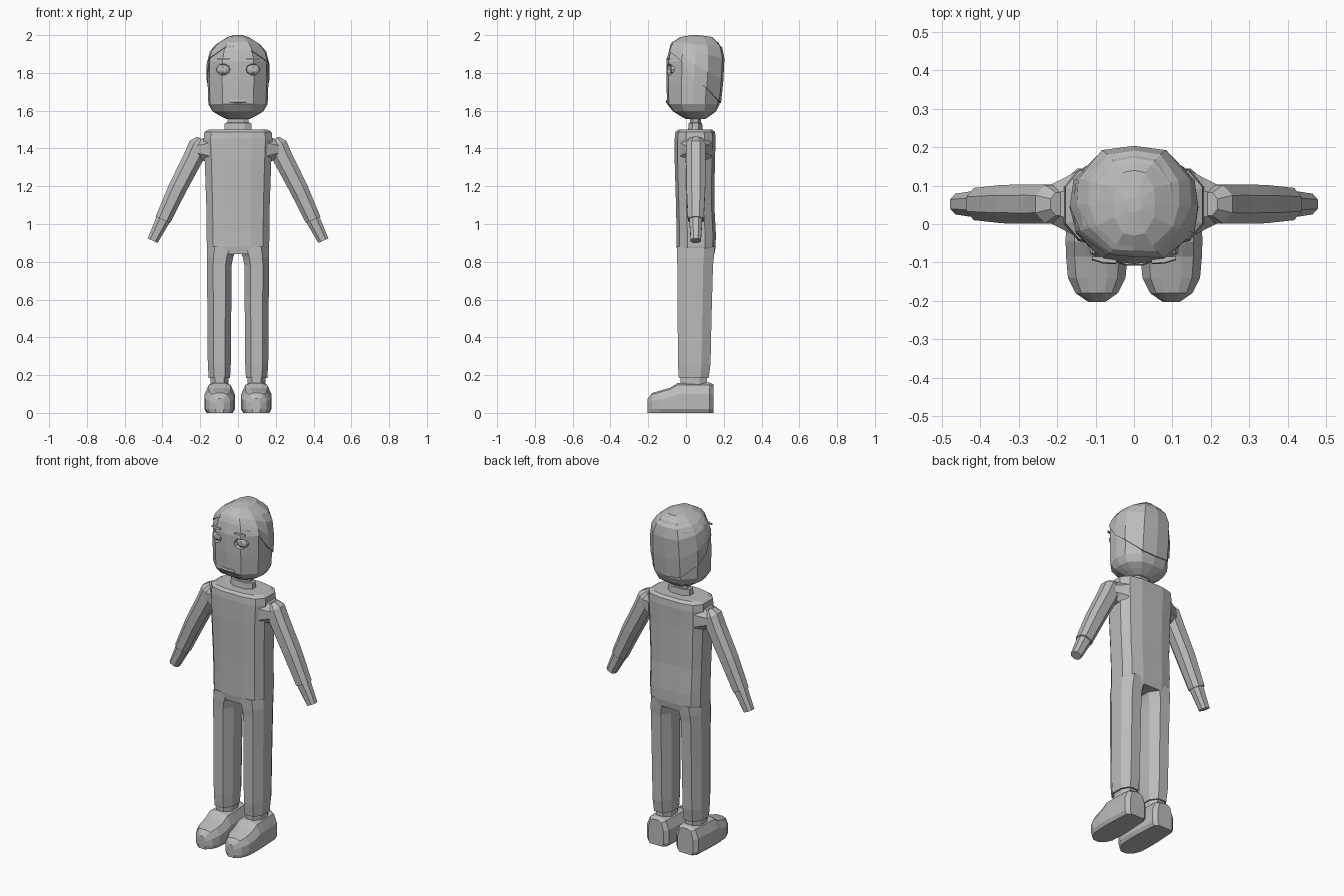
import bpy, bmesh, math
from mathutils import Vector

grey = bpy.data.materials.new("plain grey")
grey.diffuse_color = (0.5, 0.5, 0.5, 1)

# Unit cross-sections
ROUND = [(1, 0), (.94, .45), (.52, .93), (0, 1), (-.52, .93), (-.94, .45),
         (-1, 0), (-.94, -.45), (-.52, -.93), (0, -1), (.52, -.93), (.94, -.45)]
BOX = [(1, .45), (.8, .85), (.4, 1), (-.4, 1), (-.8, .85), (-1, .45),
       (-1, -.45), (-.8, -.85), (-.4, -1), (.4, -1), (.8, -.85), (1, -.45)]
OCT = [(1, .45), (.5, 1), (-.5, 1), (-1, .45), (-1, -.45), (-.5, -1), (.5, -1), (1, -.45)]


def ring(shape, z, x0, x1, y0, y1):
    return [Vector(((x0 + x1) / 2 + u * (x1 - x0) / 2,
                    (y0 + y1) / 2 + v * (y1 - y0) / 2, z)) for u, v in shape]


def loft(name, rings):
    bm = bmesh.new()
    rows = [[bm.verts.new(p) for p in r] for r in rings]
    n = len(rows[0])
    for a, b in zip(rows, rows[1:]):
        for i in range(n):
            j = (i + 1) % n
            bm.faces.new((a[i], a[j], b[j], b[i]))
    bm.faces.new(rows[0])
    bm.faces.new(rows[-1])
    bmesh.ops.recalc_face_normals(bm, faces=bm.faces)
    mesh = bpy.data.meshes.new(name)
    bm.to_mesh(mesh)
    bm.free()
    ob = bpy.data.objects.new(name, mesh)
    bpy.context.collection.objects.link(ob)
    mesh.materials.append(grey)
    return ob


def stack(name, shape, rows):
    return loft(name, [ring(shape, *r) for r in rows])


def pair(name, rings):
    for side, s in (("left", 1), ("right", -1)):
        loft(f"{side}_{name}", [[Vector((p.x * s, p.y, p.z)) for p in r] for r in rings])


# Torso with sloped shoulders
stack("torso", BOX, [
    (.84, -.155, .155, -.045, .15), (.88, -.165, .165, -.05, .157),
    (.95, -.166, .166, -.05, .158), (1.1, -.168, .168, -.053, .15),
    (1.33, -.176, .176, -.06, .153), (1.45, -.182, .182, -.06, .157),
    (1.487, -.178, .178, -.056, .154), (1.5, -.155, .155, -.04, .138)])

# Neck: collar block and a narrow stem flaring under the chin
stack("neck", OCT, [(1.49, -.072, .072, .01, .09), (1.535, -.07, .07, .015, .085),
                    (1.537, -.055, .055, .02, .08), (1.555, -.055, .055, .02, .08),
                    (1.575, -.08, .08, -.01, .11)])

# Head: z, half width, front, back
HEAD = [(1.555, .06, .0, .10), (1.575, .1, -.035, .13), (1.597, .135, -.07, .16),
        (1.635, .157, -.1, .178), (1.75, .161, -.104, .19), (1.86, .16, -.104, .198),
        (1.92, .14, -.09, .192), (1.962, .1, -.07, .172), (1.98, .06, -.035, .14),
        (1.992, .02, .03, .07)]
head = stack("head", ROUND, [(z, -r, r, a, b) for z, r, a, b in HEAD])


def head_at(z, i, grow):
    """Point on the head surface in direction i, pushed outward by grow."""
    for lo, hi in zip(HEAD, HEAD[1:]):
        if lo[0] <= z <= hi[0]:
            t = (z - lo[0]) / (hi[0] - lo[0])
            _, r, a, b = [p + (q - p) * t for p, q in zip(lo, hi)]
            return ring(ROUND, z, -r - grow, r + grow, a - grow, b + grow)[i]


# Hair cap: swept fringe in front, hairline dropping toward the nape
RIM = [1.77, 1.72, 1.65, 1.64, 1.65, 1.72, 1.77, 1.88, 1.935, 1.945, 1.915, 1.86]
hair = [[head_at(z, i, -.01) for i, z in enumerate(RIM)]]
for t in (0, .35, .7, .88):
    hair.append([head_at(z + (1.975 - z) * t, i, .007) for i, z in enumerate(RIM)])
hair.append(ring(ROUND, 1.99, -.055, .055, -.03, .14))
hair.append(ring(ROUND, 2.0, -.02, .02, .03, .07))
loft("hair", hair)

# Eyes set in shallow sockets
for side, s in (("left", 1), ("right", -1)):
    def oval(y, rx, rz):
        return [Vector((s * .08 + rx * math.cos(k * math.pi / 5), y,
                        1.818 + rz * math.sin(k * math.pi / 5))) for k in range(10)]
    cutter = loft(f"{side}_socket_cutter", [oval(-.14, .042, .034), oval(-.07, .036, .028)])
    cutter.hide_render = True
    cutter.hide_set(True)
    cut = head.modifiers.new("socket", 'BOOLEAN')
    cut.operation, cut.object, cut.solver = 'DIFFERENCE', cutter, 'EXACT'
    loft(f"{side}_eye", [oval(-.06, .036, .028), oval(-.077, .034, .026), oval(-.085, .018, .014)])
    # Brow
    loft(f"{side}_brow", [[Vector((s * x, y, z)) for y, z in
                           ((-.085, 1.872), (-.106 + k, 1.872), (-.103 + k, 1.88), (-.085, 1.88))]
                          for x, k in ((.045, .001), (.08, .003), (.11, .012))])

# Mouth: thin lips
stack("mouth", OCT, [(1.641, -.046, .046, -.104, -.08), (1.646, -.046, .046, -.108, -.08),
                     (1.656, -.04, .04, -.105, -.08)])

# Legs and ankles
pair("leg", [ring(OCT, *r) for r in [
    (.185, .042, .155, -.038, .12), (.26, .038, .16, -.043, .13),
    (.5, .036, .162, -.044, .135), (.78, .034, .164, -.046, .143),
    (.825, .025, .165, -.048, .148), (.88, .002, .163, -.048, .152)]])
pair("ankle", [ring(OCT, *r) for r in [(.14, .05, .145, -.03, .11), (.2, .05, .145, -.03, .11)]])

# Shoes: sections from heel to toe, each (y, half width, height)
shoe = []
for y, w, h in ((.145, .05, .15), (.125, .072, .16), (.0, .08, .16), (-.045, .081, .158),
                (-.085, .08, .133), (-.14, .075, .117), (-.18, .055, .105), (-.203, .022, .075)):
    x = .097
    shoe.append([Vector((x + a * w, y, z)) for a, z in (
        (-.85, 0), (.85, 0), (1, .02), (1, h * .62), (.72, h * .93),
        (.35, h), (-.35, h), (-.72, h * .93), (-1, h * .62), (-1, .02))])
pair("shoe", shoe)

# Arms: rings across a slanted axis
AXIS = Vector((.225, 0, -.5)).normalized()
ACROSS = Vector((-AXIS.z, 0, AXIS.x))


def limb(rows):
    return [[Vector((x, .052, z)) + ACROSS * (u * w) + Vector((0, v * d, 0)) for u, v in OCT]
            for x, z, w, d in rows]


pair("sleeve", limb([(.19, 1.45, .03, .03), (.207, 1.418, .054, .05), (.235, 1.355, .053, .051),
                     (.32, 1.19, .049, .05), (.398, 1.022, .042, .042)]))
pair("hand", limb([(.385, 1.05, .037, .034), (.402, 1.012, .037, .034), (.452, .912, .029, .027)]))

# Rounded shoulder bridging torso and sleeve
pair("shoulder", [[Vector((x, .052 + u * d, z + v * h)) for u, v in OCT] for x, z, d, h in (
    (.15, 1.395, .085, .08), (.182, 1.395, .068, .06), (.225, 1.395, .046, .042))])
